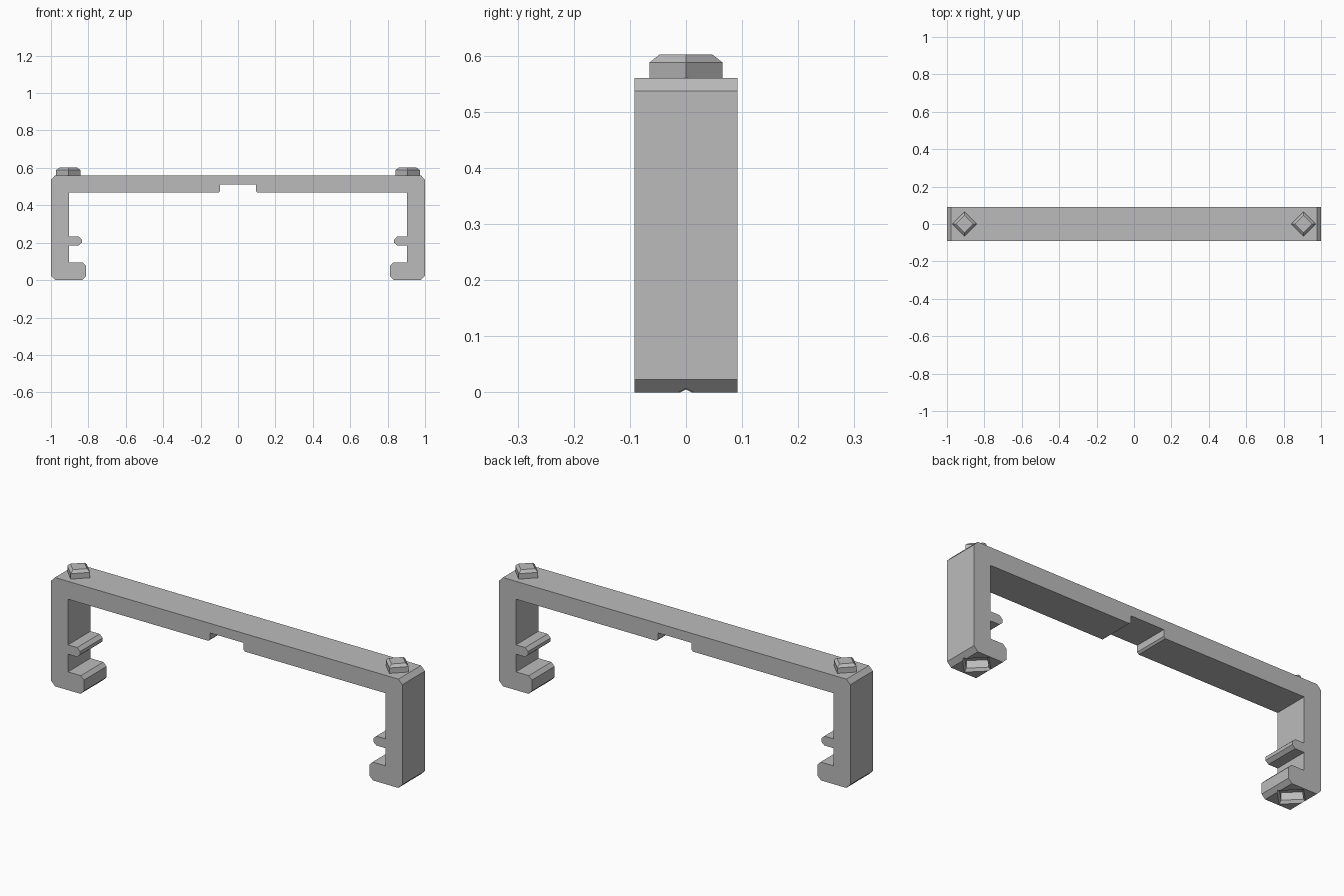
import bpy, bmesh, math

cube = bpy.data.objects.get("Cube")
if cube:
    bpy.data.objects.remove(cube, do_unlink=True)

HALF_DEPTH = 0.092
PEG_X = 0.907

grey = bpy.data.materials.new("light grey plastic")
grey.use_nodes = True
colour = (0.5, 0.5, 0.5, 1)
grey.diffuse_color = colour
grey.node_tree.nodes["Principled BSDF"].inputs["Base Color"].default_value = colour


def finish(name, bm):
    bmesh.ops.recalc_face_normals(bm, faces=bm.faces[:])
    mesh = bpy.data.meshes.new(name)
    bm.to_mesh(mesh)
    bm.free()
    mesh.materials.append(grey)
    obj = bpy.data.objects.new(name, mesh)
    bpy.context.collection.objects.link(obj)
    return obj


def extrude_profile(name, points):
    """Closed x-z outline pushed through the depth."""
    bm = bmesh.new()
    face = bm.faces.new([bm.verts.new((x, -HALF_DEPTH, z)) for x, z in points])
    moved = bmesh.ops.extrude_face_region(bm, geom=[face])["geom"]
    verts = [v for v in moved if isinstance(v, bmesh.types.BMVert)]
    bmesh.ops.translate(bm, verts=verts, vec=(0, 2 * HALF_DEPTH, 0))
    return finish(name, bm)


def diamond(name, x, rings):
    """Stack of four-cornered rings given as (radius, height)."""
    bm = bmesh.new()
    loops = [[bm.verts.new((x + r * math.cos(i * math.pi / 2),
                            r * math.sin(i * math.pi / 2), z))
              for i in range(4)] for r, z in rings]
    for low, high in zip(loops, loops[1:]):
        for i in range(4):
            j = (i + 1) % 4
            bm.faces.new((low[i], low[j], high[j], high[i]))
    bm.faces.new(loops[0])
    bm.faces.new(loops[-1])
    return finish(name, bm)


# Half outline: top corner, leg, foot, clip, beam underside, centre notch
half = [(0.978, 0.56), (1, 0.537), (1, 0.023), (0.977, 0),
        (0.833, 0), (0.813, 0.02), (0.813, 0.076), (0.831, 0.094),
        (0.904, 0.094),
        (0.904, 0.185), (0.852, 0.185), (0.835, 0.2), (0.835, 0.217),
        (0.852, 0.233), (0.904, 0.233),
        (0.904, 0.468), (0.104, 0.468), (0.095, 0.477), (0.095, 0.511)]
outline = half + [(-x, z) for x, z in reversed(half)]
frame = extrude_profile("bracket_frame", outline)

for side, name in ((1, "left"), (-1, "right")):
    x = side * PEG_X
    # Locating peg on top
    diamond(name + "_peg", x, [(0.065, 0.555), (0.065, 0.588), (0.047, 0.602)])
    # Matching socket with flared mouth under the foot
    cutter = diamond(name + "_socket_cutter", x,
                     [(0.094, -0.01), (0.07, 0.014), (0.07, 0.052)])
    cutter.hide_render = True
    cutter.hide_viewport = True
    cutter.display_type = 'WIRE'
    cut = frame.modifiers.new(name + "_socket", 'BOOLEAN')
    cut.operation = 'DIFFERENCE'
    cut.solver = 'EXACT'
    cut.object = cutter
